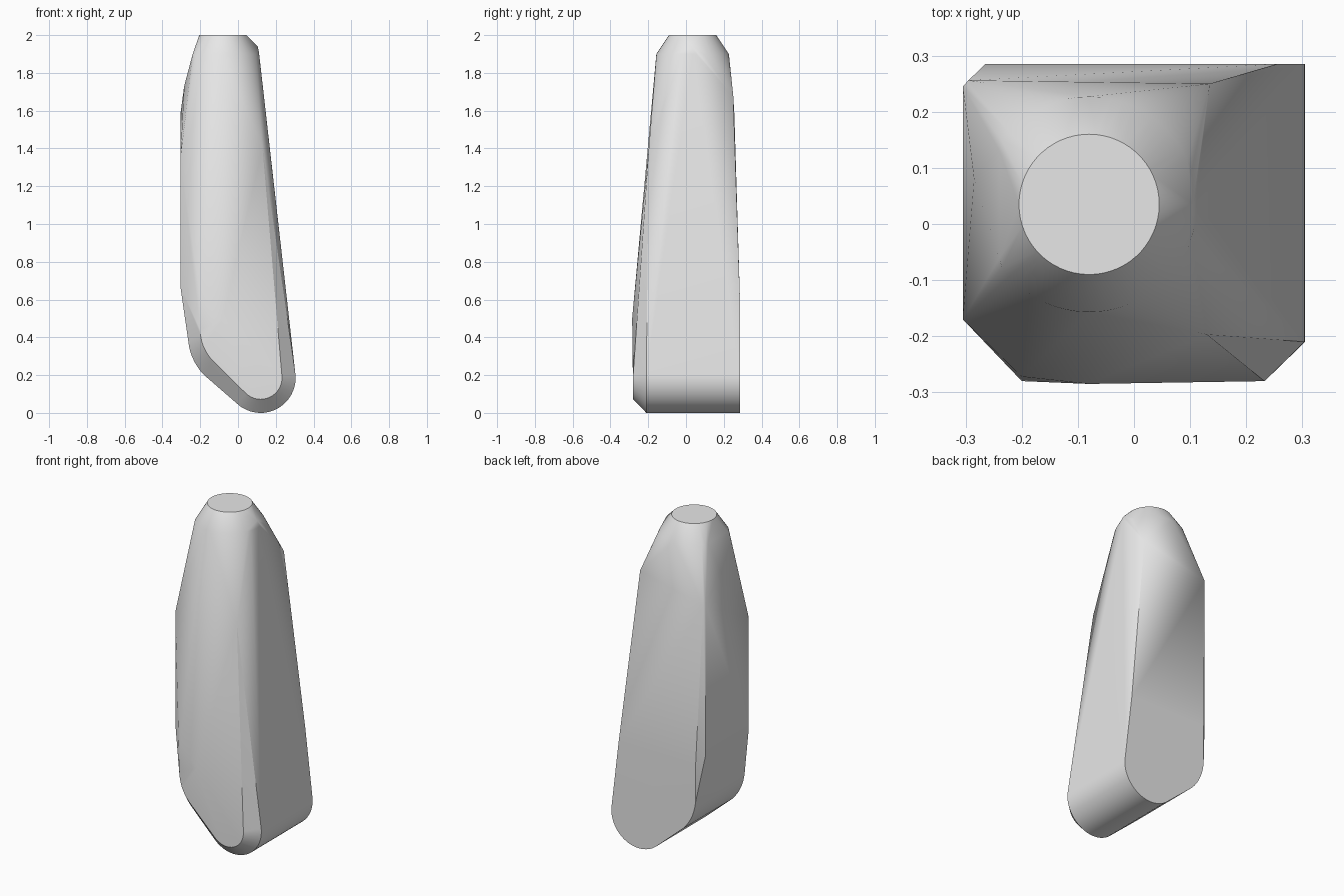
import bpy, bmesh
from math import cos, sin, radians

cube = bpy.data.objects.get("Cube")
if cube:
    bpy.data.objects.remove(cube, do_unlink=True)


def arc(cx, cy, r, start, end, n):
    """Points on a circular arc, angles in degrees."""
    angles = [radians(start + (end - start) * i / n) for i in range(n + 1)]
    return [(cx + r * cos(a), cy + r * sin(a)) for a in angles]


bm = bmesh.new()


def add(points):
    for p in points:
        bm.verts.new(p)


# Round top cap and the wider shoulder ring beneath it, trimmed on the flat side
add((x, y, 2) for x, y in arc(-0.08, 0.035, 0.125, 0, 354, 59))
add((max(x, -0.24), y, 1.9) for x, y in arc(-0.08, 0.035, 0.192, 0, 354, 59))
add([(0.105, 0.035, 1.94)])

# Rounded foot profile at the back, and a front copy set behind the chamfer
toe = arc(0.12, 0.185, 0.185, 6, -134, 20)
heel = arc(0.035, 0.41, 0.3, -136, -180, 8)
for y in (-0.21, 0.285):
    add((x, y, z) for x, z in toe)
    add((x, y if y > 0 else -0.19, z) for x, z in heel)

# Smaller front face inside the chamfer
add((x, -0.28, z) for x, z in arc(0.12, 0.185, 0.113, 6, -134, 16))
add((x, -0.28, z) for x, z in arc(0.035, 0.44, 0.235, -136, -180, 6))
add([(-0.08, -0.285, 0.5), (-0.2, -0.272, 0.62), (0.13, -0.197, 1.4)])

# Flat side face and the leaning upper back
add([(-0.305, -0.17, 0.67), (-0.305, -0.17, 1.35),
     (-0.305, 0.245, 0.67), (-0.305, 0.245, 1.58),
     (-0.265, 0.285, 0.62), (0.255, 0.285, 0.62),
     (-0.295, 0.256, 1.58), (0.135, 0.25, 1.68),
     (-0.285, 0.08, 1.73)])

# Wrap the sections in one convex skin
result = bmesh.ops.convex_hull(bm, input=bm.verts[:])
unused = {g for key in ("geom_interior", "geom_unused") for g in result[key]
          if isinstance(g, bmesh.types.BMVert)}
bmesh.ops.delete(bm, geom=list(unused), context="VERTS")
bmesh.ops.dissolve_limit(bm, angle_limit=radians(0.5),
                         verts=bm.verts[:], edges=bm.edges[:])
bmesh.ops.recalc_face_normals(bm, faces=bm.faces[:])

mesh = bpy.data.meshes.new("tapered_body")
bm.to_mesh(mesh)
bm.free()
body = bpy.data.objects.new("tapered_body", mesh)
bpy.context.collection.objects.link(body)

# Plain grey surface
grey = bpy.data.materials.new("light_grey")
grey.use_nodes = True
colour = (0.8, 0.8, 0.8, 1)
grey.diffuse_color = colour
grey.node_tree.nodes["Principled BSDF"].inputs["Base Color"].default_value = colour
mesh.materials.append(grey)

bpy.ops.object.select_all(action="DESELECT")
body.select_set(True)
bpy.context.view_layer.objects.active = body
bpy.ops.object.shade_smooth_by_angle(angle=radians(30))
